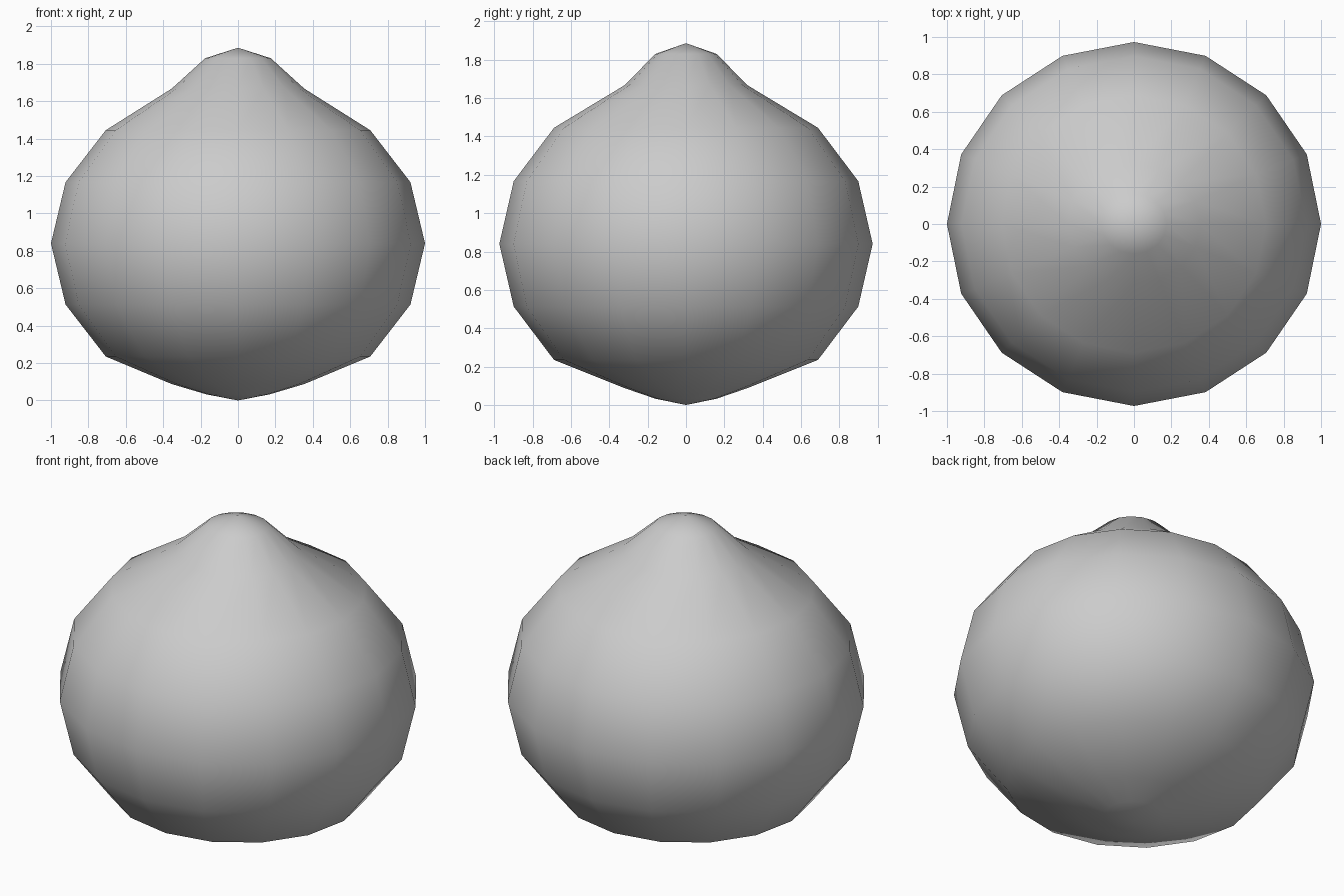
import bpy, bmesh
from math import cos, sin, tau

if "Cube" in bpy.data.objects:
    bpy.data.objects.remove(bpy.data.objects["Cube"])

SIDES = 16
# rings from bottom to top: (x radius, y radius, height)
RINGS = [(0.17, 0.16, 0.033), (0.355, 0.32, 0.088), (0.707, 0.688, 0.235),
         (0.922, 0.898, 0.513), (1.0, 0.973, 0.84), (0.922, 0.898, 1.167),
         (0.707, 0.688, 1.445), (0.355, 0.32, 1.667), (0.175, 0.16, 1.83)]
TOP = 1.886

# squashed ball body, pulled up into a small rounded peak
bm = bmesh.new()
rings = [[bm.verts.new((rx * cos(tau * i / SIDES), ry * sin(tau * i / SIDES), z))
          for i in range(SIDES)] for rx, ry, z in RINGS]
bottom = bm.verts.new((0, 0, 0))
top = bm.verts.new((0, 0, TOP))
for i in range(SIDES):
    j = (i + 1) % SIDES
    for lo, hi in zip(rings, rings[1:]):
        bm.faces.new((lo[i], lo[j], hi[j], hi[i]))
    bm.faces.new((bottom, rings[0][j], rings[0][i]))
    bm.faces.new((top, rings[-1][i], rings[-1][j]))
bmesh.ops.recalc_face_normals(bm, faces=bm.faces)
for f in bm.faces:
    f.smooth = True

mesh = bpy.data.meshes.new("peaked_ball")
bm.to_mesh(mesh)
bm.free()
bpy.context.collection.objects.link(bpy.data.objects.new("peaked_ball", mesh))
